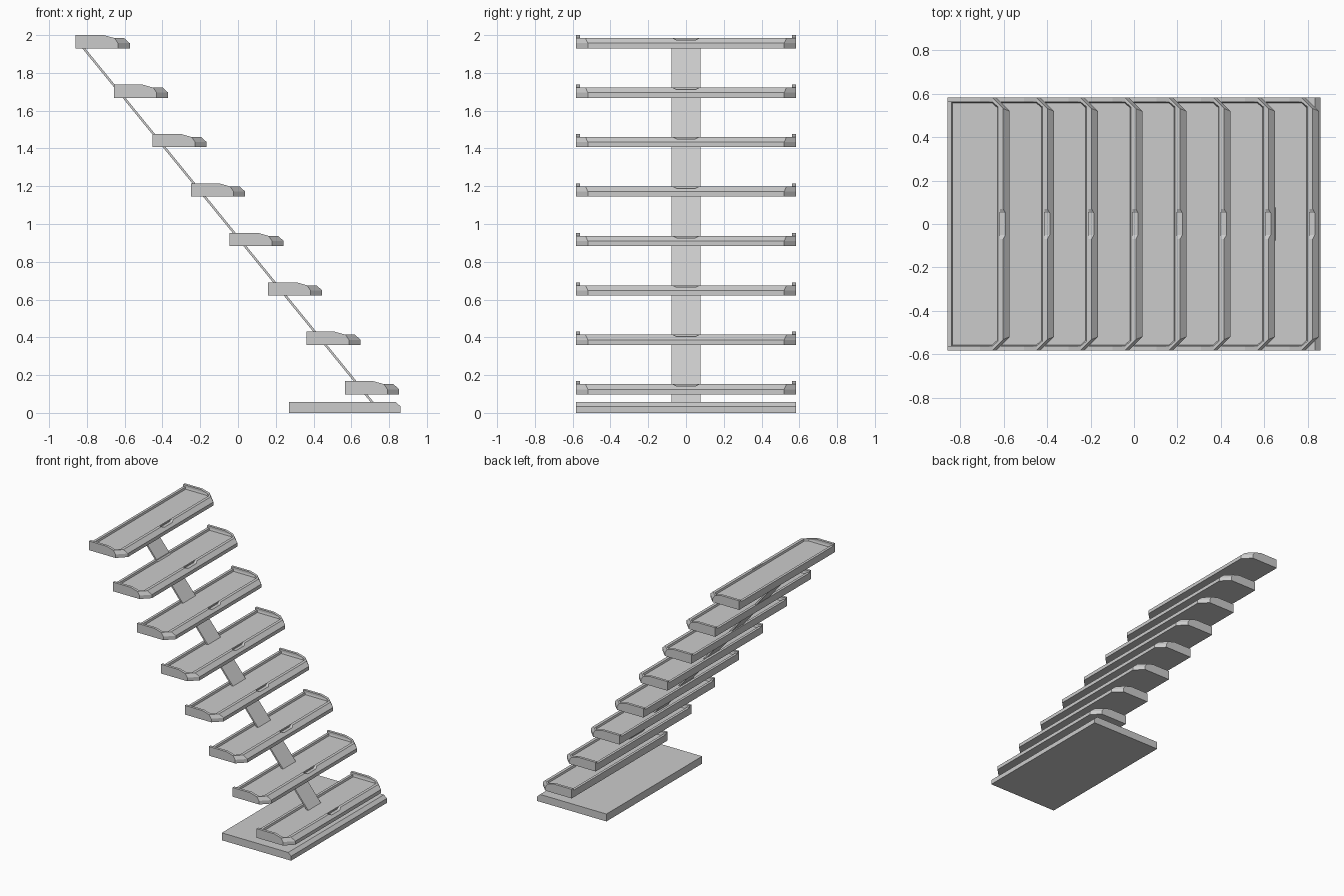
import bpy, bmesh
from mathutils import Vector

if "Cube" in bpy.data.objects:
    bpy.data.objects.remove(bpy.data.objects["Cube"])

STEPS, DX, DZ = 8, 0.2037, -0.2617
ORIGIN = Vector((-0.86, 0, 1.93))


def finish(name, bm):
    bmesh.ops.recalc_face_normals(bm, faces=bm.faces)
    me = bpy.data.meshes.new(name)
    bm.to_mesh(me)
    bm.free()
    ob = bpy.data.objects.new(name, me)
    bpy.context.collection.objects.link(ob)
    return ob


def loft(bm, rings):
    """Skin between equal-length point rings and cap both ends."""
    vs = [[bm.verts.new(p) for p in r] for r in rings]
    for a, b in zip(vs, vs[1:]):
        for i in range(len(a)):
            j = (i + 1) % len(a)
            bm.faces.new((a[i], a[j], b[j], b[i]))
    bm.faces.new(vs[0])
    bm.faces.new(vs[-1])


def prism_y(bm, profile, y0, y1):
    loft(bm, [[(x, y, z) for x, z in profile] for y in (y0, y1)])


def tray_ring(back, cham, front, side, corner, z):
    half = [(back, side), (cham, side), (front, corner)]
    pts = half + [(x, -y) for x, y in reversed(half)]
    return [(x, y, z) for x, y in pts]


def repeat(ob):
    ob.location = ORIGIN
    m = ob.modifiers.new("steps", 'ARRAY')
    m.count = STEPS
    m.use_relative_offset = False
    m.use_constant_offset = True
    m.constant_offset_displace = (DX, 0, DZ)


# step tray: outer wall, bevelled lip, recessed floor
bm = bmesh.new()
loft(bm, [
    tray_ring(0, 0.225, 0.287, 0.582, 0.52, 0),
    tray_ring(0, 0.225, 0.287, 0.582, 0.52, 0.027),
    tray_ring(0, 0.207, 0.257, 0.582, 0.532, 0.054),
    tray_ring(0.02, 0.208, 0.234, 0.562, 0.54, 0.054),
    tray_ring(0.024, 0.206, 0.230, 0.558, 0.536, 0.04),
])
tray = finish("step_tray", bm)

# shallow notch in the middle of the front lip
bm = bmesh.new()
sec = [(-0.082, 0.06), (-0.05, 0.044), (0.05, 0.044), (0.082, 0.06)]
loft(bm, [[(x, y, z) for y, z in sec] for x in (0.243, 0.31)])
cutter = finish("notch_cutter", bm)
cutter.hide_render = True
mod = tray.modifiers.new("notch", 'BOOLEAN')
mod.operation = 'DIFFERENCE'
mod.solver = 'EXACT'
mod.object = cutter
bpy.context.view_layer.objects.active = tray
bpy.ops.object.modifier_apply(modifier="notch")
bpy.data.objects.remove(cutter)
repeat(tray)

# raised side rims, sloping down to the lip
bm = bmesh.new()
for s in (-1, 1):
    prism_y(bm, [(0, 0.054), (0, 0.07), (0.15, 0.07), (0.207, 0.054)],
            s * 0.562, s * 0.582)
repeat(finish("side_rims", bm))

# sloping spine strip
bm = bmesh.new()
a, b = Vector((-0.825, 1.94)), Vector((0.72, 0.045))
d = (b - a).normalized()
n = Vector((-d.y, d.x)) * 0.006
prism_y(bm, [a - n, a + n, b + n, b - n], -0.077, 0.077)
finish("spine_strip", bm)

# base plate with bevelled front edge
bm = bmesh.new()
prism_y(bm, [(0.27, 0), (0.86, 0), (0.86, 0.035), (0.835, 0.057), (0.27, 0.057)],
        -0.582, 0.582)
finish("base_plate", bm)
